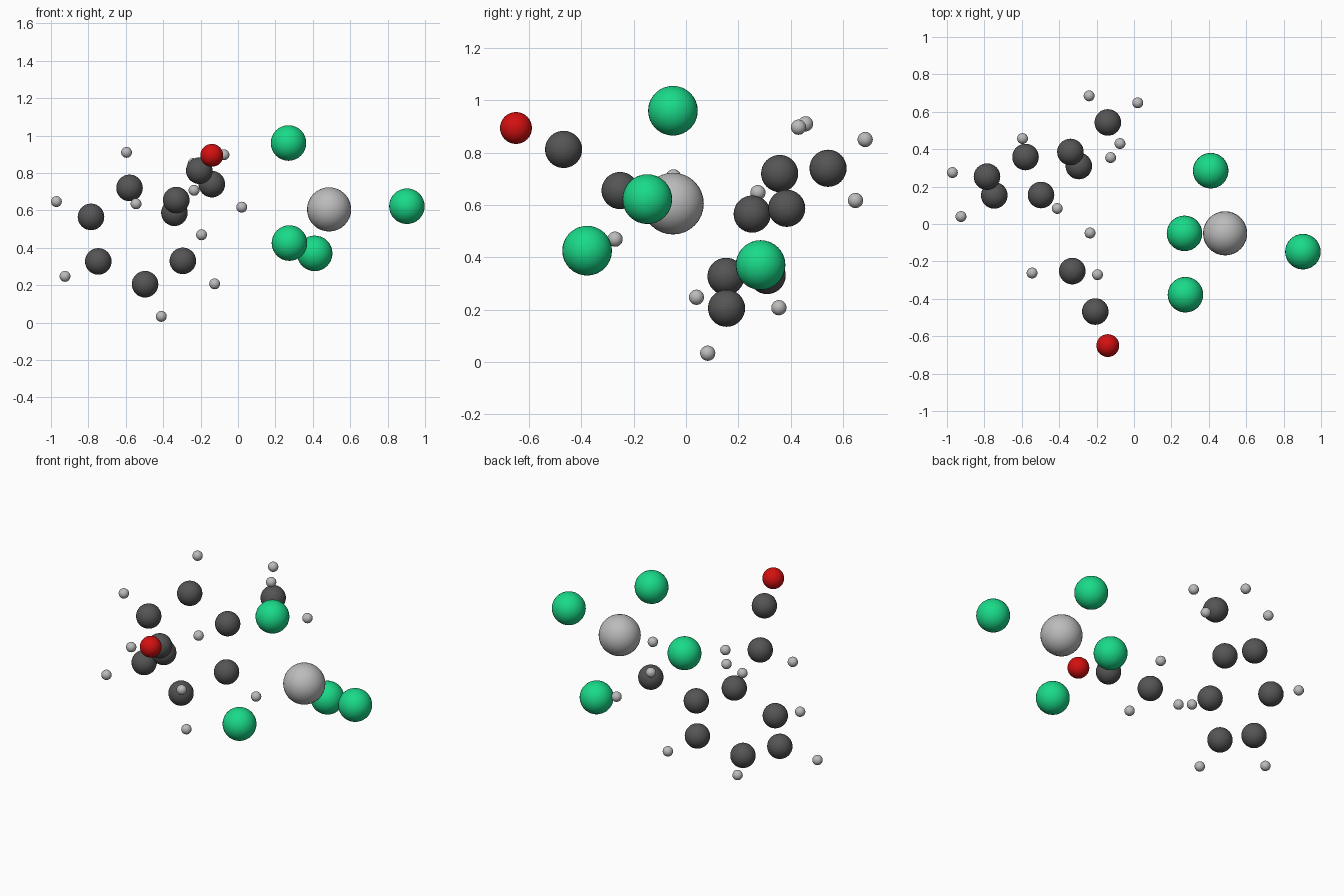
import bpy

cube = bpy.data.objects.get("Cube")
if cube:
    bpy.data.objects.remove(cube, do_unlink=True)


def make_material(name, color):
    mat = bpy.data.materials.new(name)
    mat.use_nodes = True
    mat.diffuse_color = (*color, 1)
    mat.node_tree.nodes["Principled BSDF"].inputs["Base Color"].default_value = (*color, 1)
    return mat


def add_balls(name, radius, mat, centres):
    """One smooth ball per centre, all sharing the same mesh."""
    bpy.ops.mesh.primitive_uv_sphere_add(segments=32, ring_count=16, radius=radius)
    first = bpy.context.object
    bpy.ops.object.shade_smooth()
    first.data.materials.append(mat)
    first.name = name
    first.location = centres[0]
    for centre in centres[1:]:
        ball = bpy.data.objects.new(name, first.data)
        ball.location = centre
        bpy.context.collection.objects.link(ball)


green = make_material("green", (0.01, 0.70, 0.25))
light_gray = make_material("light gray", (0.50, 0.50, 0.50))
dark_gray = make_material("dark gray", (0.09, 0.09, 0.09))
red = make_material("red", (0.65, 0.005, 0.005))

# Metal centre with four green balls around it
add_balls("metal_atom", 0.118, light_gray, [(0.487, -0.05, 0.605)])
add_balls("chlorine_atom", 0.095, green, [
    (0.27, -0.05, 0.96), (0.903, -0.148, 0.622),
    (0.275, -0.378, 0.425), (0.41, 0.285, 0.37)])

# Oxygen at the end of the chain
add_balls("oxygen_atom", 0.061, red, [(-0.14, -0.65, 0.894)])

# Carbon ring, side group and chain
add_balls("carbon_atom", 0.071, dark_gray, [
    (-0.34, 0.385, 0.587), (-0.58, 0.358, 0.72), (-0.786, 0.253, 0.565),
    (-0.747, 0.153, 0.327), (-0.497, 0.155, 0.205), (-0.295, 0.31, 0.33),
    (-0.14, 0.543, 0.74), (-0.33, -0.252, 0.655), (-0.207, -0.468, 0.812)])

# Hydrogens
add_balls("hydrogen_atom", 0.029, light_gray, [
    (-0.596, 0.457, 0.91), (-0.971, 0.275, 0.647), (-0.925, 0.04, 0.247),
    (-0.41, 0.083, 0.033), (-0.125, 0.355, 0.207),
    (-0.24, 0.685, 0.85), (0.02, 0.648, 0.617), (-0.075, 0.43, 0.897),
    (-0.235, -0.048, 0.707), (-0.545, -0.262, 0.635), (-0.195, -0.271, 0.469)])
